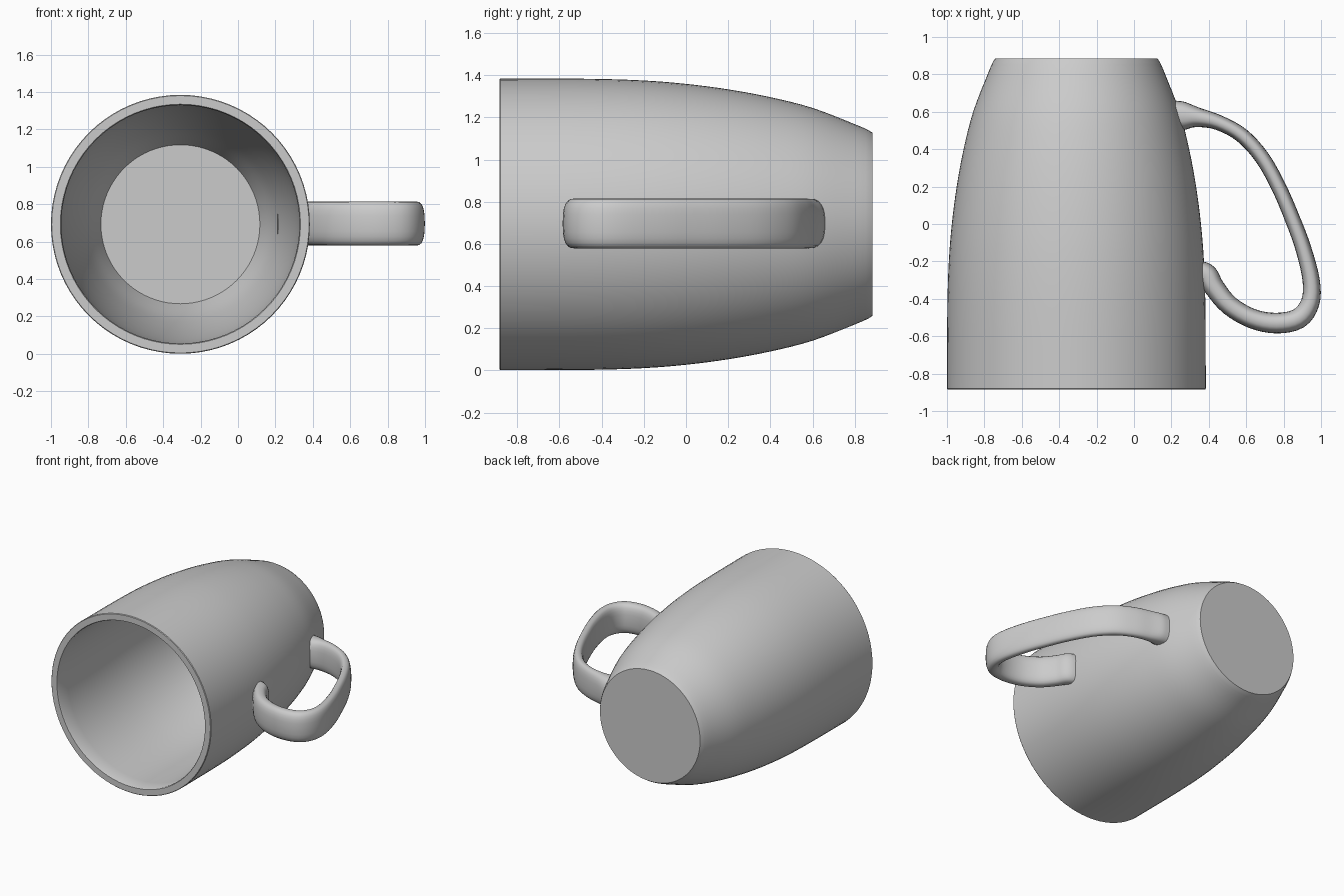
import bpy, bmesh
from math import sin, cos, pi, copysign
from mathutils import Vector

if "Cube" in bpy.data.objects:
    bpy.data.objects.remove(bpy.data.objects["Cube"])

CX, CZ = -0.308, 0.693   # mug axis, running along y


def spline(pts, n):
    """Sample a smooth Catmull-Rom curve through the points."""
    p = [Vector(q) for q in pts]
    p = [2 * p[0] - p[1]] + p + [2 * p[-1] - p[-2]]
    out = []
    for i in range(1, len(p) - 2):
        a, b, c, d = p[i - 1:i + 3]
        for k in range(n):
            t = k / n
            out.append(0.5 * (2 * b + (c - a) * t + (2 * a - 5 * b + 4 * c - d) * t**2
                              + (3 * b - a - 3 * c + d) * t**3))
    return out + [p[-2]]


def skin(name, rings):
    """Join equal-sized rings of points into a capped smooth tube."""
    bm = bmesh.new()
    loops = [[bm.verts.new(c) for c in r] for r in rings]
    n = len(loops[0])
    for a, b in zip(loops, loops[1:]):
        for i in range(n):
            j = (i + 1) % n
            bm.faces.new((a[i], a[j], b[j], b[i]))
    bm.faces.new(loops[0][::-1])
    bm.faces.new(loops[-1])
    bmesh.ops.recalc_face_normals(bm, faces=bm.faces)
    me = bpy.data.meshes.new(name)
    bm.to_mesh(me)
    bm.free()
    ob = bpy.data.objects.new(name, me)
    bpy.context.collection.objects.link(ob)
    bpy.ops.object.select_all(action='DESELECT')
    ob.select_set(True)
    bpy.context.view_layer.objects.active = ob
    bpy.ops.object.shade_smooth_by_angle(angle=0.6)
    return ob


# Cup body: (radius, y) from the outer base to the rim, then down inside
outer = spline([(0.447, 0.865), (0.475, 0.80), (0.552, 0.60), (0.603, 0.40), (0.64, 0.20),
                (0.666, 0.0), (0.682, -0.2), (0.69, -0.45), (0.692, -0.88)], 4)
inner = spline([(0.637, -0.875), (0.635, -0.45), (0.627, -0.2), (0.611, 0.0), (0.585, 0.20),
                (0.548, 0.40), (0.497, 0.60), (0.425, 0.79)], 4)
profile = [(0.434, 0.885)] + outer + [(0.688, -0.885), (0.642, -0.885)] + inner
SEG = 80
skin("cup_body", [[(CX + r * cos(2 * pi * i / SEG), y, CZ + r * sin(2 * pi * i / SEG))
                   for i in range(SEG)] for r, y in profile])

# Handle: centre line (x, y, thickness) swept with a rounded strap section
path = spline([(0.215, 0.58, 0.16), (0.27, 0.577, 0.15), (0.34, 0.57, 0.105), (0.45, 0.543, 0.082),
               (0.575, 0.475, 0.08), (0.685, 0.355, 0.08), (0.775, 0.195, 0.08),
               (0.85, 0.02, 0.082), (0.905, -0.13, 0.085), (0.947, -0.30, 0.092),
               (0.942, -0.42, 0.10), (0.88, -0.505, 0.11), (0.76, -0.53, 0.11),
               (0.63, -0.505, 0.105), (0.51, -0.435, 0.105), (0.43, -0.34, 0.11),
               (0.39, -0.275, 0.12), (0.345, -0.255, 0.12)], 4)
rings = []
for i, p in enumerate(path):
    t = (path[min(i + 1, len(path) - 1)] - path[max(i - 1, 0)]).to_2d().normalized()
    ring = []
    for k in range(24):
        c, s = cos(2 * pi * k / 24), sin(2 * pi * k / 24)
        u = copysign(abs(c) ** 0.75, c) * p.z / 2
        w = copysign(abs(s) ** 0.75, s) * 0.118
        ring.append((p.x - t.y * u, p.y + t.x * u, CZ + 0.004 + w))
    rings.append(ring)
skin("handle", rings)
